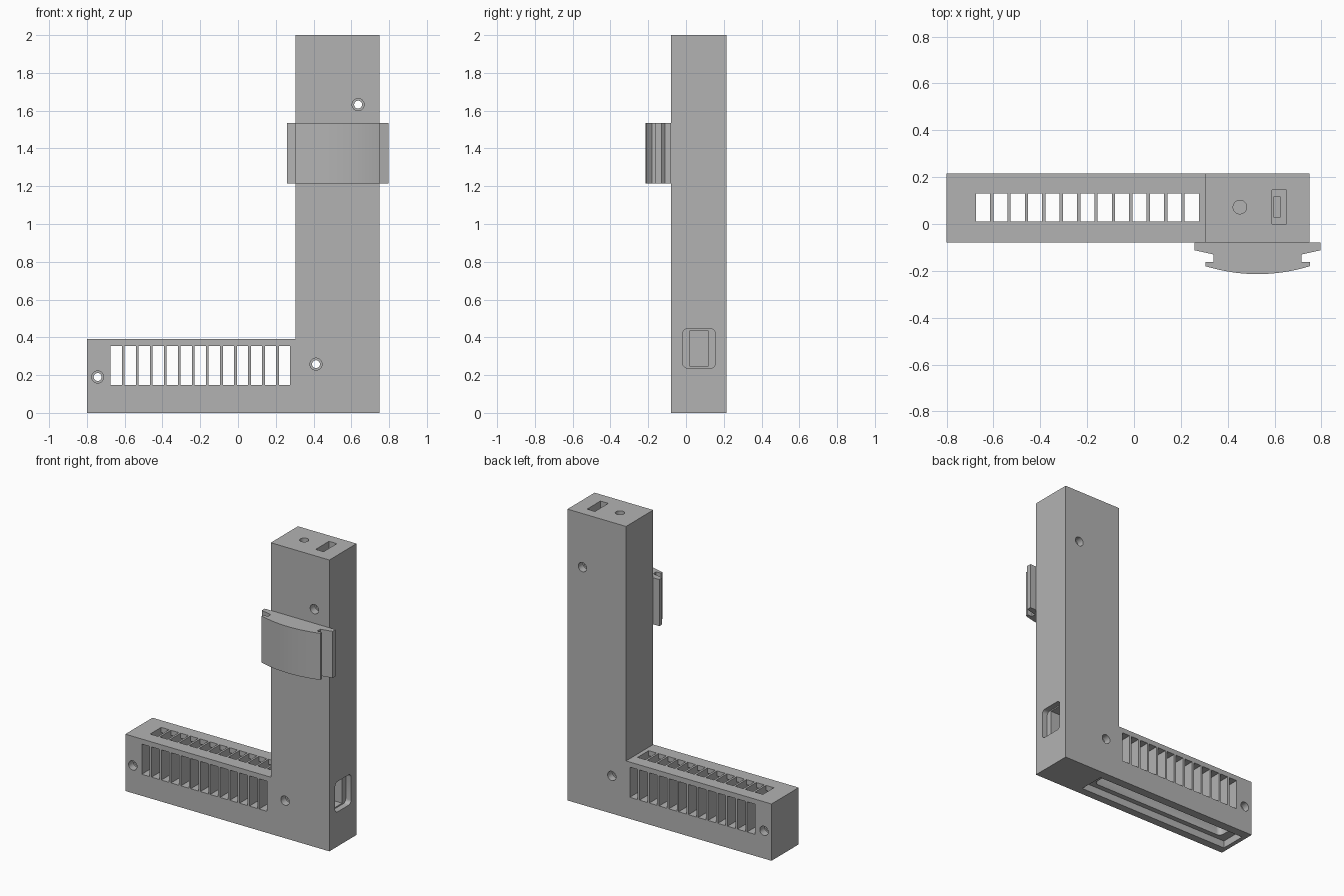
import bpy
import bmesh
import math
from mathutils import Vector

if "Cube" in bpy.data.objects:
    bpy.data.objects.remove(bpy.data.objects["Cube"], do_unlink=True)

grey = bpy.data.materials.new("plain grey")
grey.use_nodes = True
grey.diffuse_color = (0.45, 0.45, 0.45, 1)
grey.node_tree.nodes["Principled BSDF"].inputs["Base Color"].default_value = (0.45, 0.45, 0.45, 1)


def prism(name, pts, axis, lo, hi):
    """Extrude a 2D outline along an axis; outline is in the other two axes, in xyz order."""
    bm = bmesh.new()

    def at(p, d):
        c = list(p)
        c.insert("xyz".index(axis), d)
        return Vector(c)
    face = bm.faces.new([bm.verts.new(at(p, lo)) for p in pts])
    ext = bmesh.ops.extrude_face_region(bm, geom=[face])
    move = Vector((0, 0, 0))
    move["xyz".index(axis)] = hi - lo
    bmesh.ops.translate(bm, vec=move,
                        verts=[v for v in ext["geom"] if isinstance(v, bmesh.types.BMVert)])
    bmesh.ops.recalc_face_normals(bm, faces=bm.faces)
    mesh = bpy.data.meshes.new(name)
    bm.to_mesh(mesh)
    bm.free()
    mesh.materials.append(grey)
    obj = bpy.data.objects.new(name, mesh)
    bpy.context.collection.objects.link(obj)
    return obj


def rect(a0, a1, b0, b1):
    return [(a0, b0), (a1, b0), (a1, b1), (a0, b1)]


def rounded(a0, a1, b0, b1, r, n=5):
    pts = []
    corners = [(a1 - r, b1 - r), (a0 + r, b1 - r), (a0 + r, b0 + r), (a1 - r, b0 + r)]
    for k, (ca, cb) in enumerate(corners):
        for i in range(n + 1):
            t = math.pi / 2 * (k + i / n)
            pts.append((ca + r * math.cos(t), cb + r * math.sin(t)))
    return pts


def circle(a, b, r, n=24):
    return [(a + r * math.cos(2 * math.pi * i / n), b + r * math.sin(2 * math.pi * i / n))
            for i in range(n)]


def select(obj):
    bpy.ops.object.select_all(action='DESELECT')
    bpy.context.view_layer.objects.active = obj
    obj.select_set(True)


def cut(target, pts, axis, lo, hi):
    cutter = prism("cutter", pts, axis, lo, hi)
    cutter.hide_render = True
    mod = target.modifiers.new("cut", 'BOOLEAN')
    mod.operation = 'DIFFERENCE'
    mod.solver = 'EXACT'
    mod.object = cutter
    select(target)
    bpy.ops.object.modifier_apply(modifier=mod.name)
    bpy.data.objects.remove(cutter, do_unlink=True)


# L-shaped housing: low arm and tall column
F, B = -0.08, 0.215
column = prism("column", rect(0.305, 0.75, F, B), 'z', 0, 2)
arm = prism("vented_arm", rect(-0.8, 0.305, F, B), 'z', 0, 0.39)
select(column)
join = column.modifiers.new("join", 'BOOLEAN')
join.operation = 'UNION'
join.solver = 'EXACT'
join.object = arm
bpy.ops.object.modifier_apply(modifier=join.name)
bpy.data.objects.remove(arm, do_unlink=True)
body = column
body.name = "angled_housing"

# Stepped channel along the underside
cut(body, rect(-0.77, 0.41, -0.025, 0.155), 'z', -0.1, 0.05)
cut(body, rounded(-0.71, 0.34, 0.01, 0.13, 0.03), 'z', 0.03, 0.13)

# Vent slots, open to front, back, top and the channel
slot = [(-0.5, 0.148), (0.01, 0.148), (0.01, 0.1), (0.13, 0.1), (0.13, 0.148), (0.5, 0.148),
        (0.5, 0.355), (0.13, 0.355), (0.13, 0.6), (0.01, 0.6), (0.01, 0.355), (-0.5, 0.355)]
for i in range(13):
    x = -0.675 + i * 0.0743
    cut(body, slot, 'x', x, x + 0.06)

# Screw holes with counterbores at both ends
for x, z in [(-0.743, 0.19), (0.413, 0.258), (0.636, 1.632)]:
    cut(body, circle(x, z, 0.021), 'y', -0.5, 0.5)
    cut(body, circle(x, z, 0.032), 'y', -0.5, F + 0.05)
    cut(body, circle(x, z, 0.032), 'y', B - 0.05, 0.5)

# Socket on the side of the column
cut(body, rounded(-0.017, 0.155, 0.237, 0.445, 0.025), 'x', 0.71, 1)
cut(body, rect(0.022, 0.116, 0.245, 0.437), 'x', 0.58, 0.8)

# Switch slot and round hole on top of the column
cut(body, rect(0.59, 0.65, 0.0, 0.145), 'z', 1.94, 2.2)
cut(body, rect(0.595, 0.625, 0.03, 0.115), 'z', 1.8, 2.1)
cut(body, circle(0.452, 0.072, 0.029), 'z', 1.85, 2.2)

# Grooved clip with a bowed front
cx = 0.528
half = [(0.269, F), (0.269, -0.112), (0.188, -0.13), (0.188, -0.162), (0.223, -0.162), (0.223, -0.18)]
bow = []
for i in range(1, 16):
    t = 1 - i / 8
    bow.append((cx + 0.223 * t, -0.214 + 0.034 * t * t))
outline = ([(cx + a, y) for a, y in half] + bow + [(cx - a, y) for a, y in reversed(half)])
clip = prism("mounting_clip", outline, 'z', 1.215, 1.535)

for obj in (body, clip):
    select(obj)
    bpy.ops.object.shade_smooth_by_angle(angle=math.radians(25))
